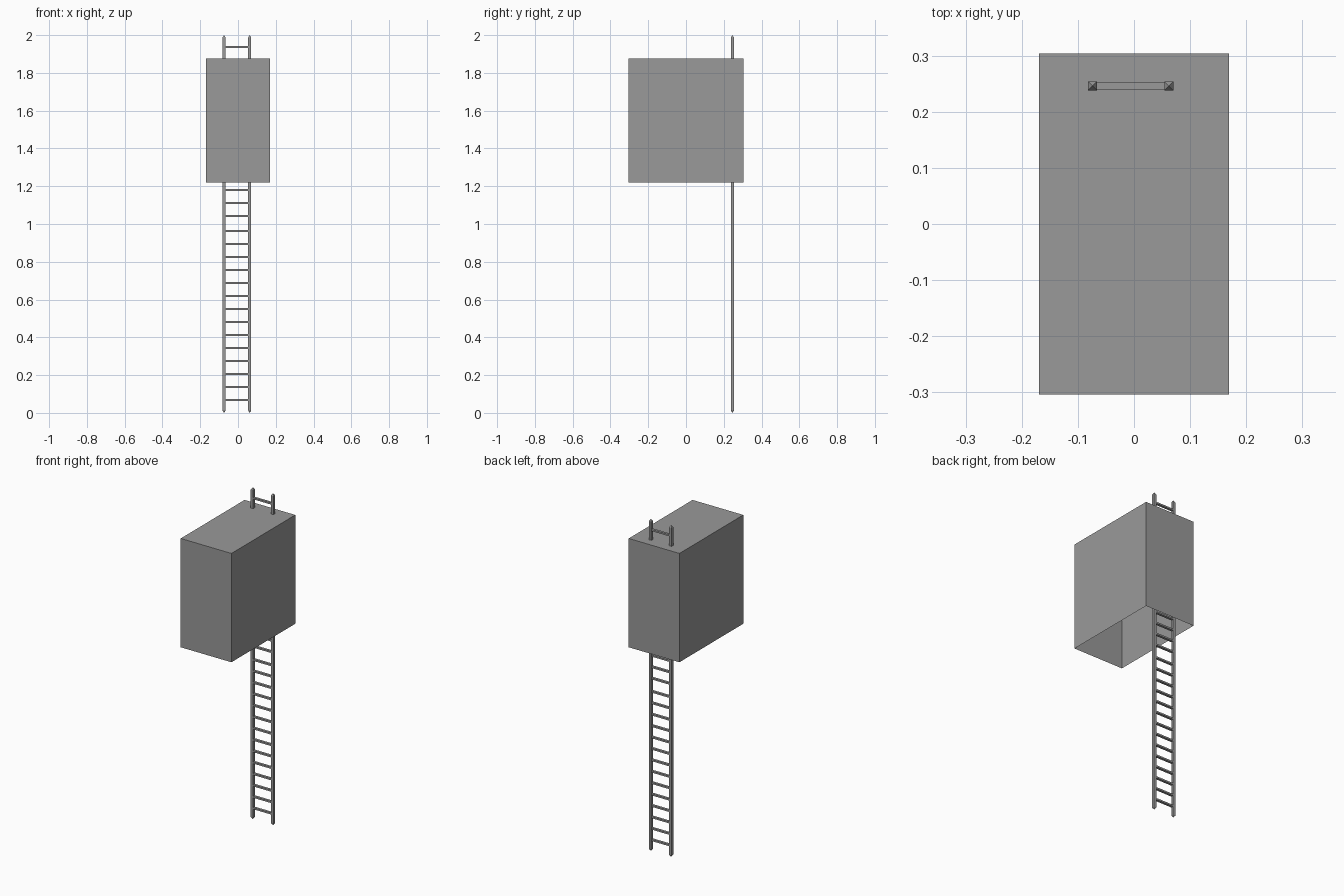
import bpy
import bmesh
from mathutils import Matrix, Vector

cube = bpy.data.objects.get("Cube")
if cube:
    bpy.data.objects.remove(cube, do_unlink=True)

grey = bpy.data.materials.new("mid_grey")
grey.use_nodes = True
colour = (0.32, 0.32, 0.32, 1)
grey.diffuse_color = colour
grey.node_tree.nodes["Principled BSDF"].inputs["Base Color"].default_value = colour


def finish(name, bm):
    bmesh.ops.recalc_face_normals(bm, faces=bm.faces[:])
    mesh = bpy.data.meshes.new(name)
    bm.to_mesh(mesh)
    bm.free()
    mesh.materials.append(grey)
    obj = bpy.data.objects.new(name, mesh)
    bpy.context.collection.objects.link(obj)
    return obj


def box(low, high):
    low, high = Vector(low), Vector(high)
    bm = bmesh.new()
    place = Matrix.Translation((low + high) / 2) @ Matrix.Diagonal((*(high - low), 1))
    bmesh.ops.create_cube(bm, size=1, matrix=place)
    return bm


# Hollow box, open underneath, with a thick rim
HALF_X, HALF_Y, BASE, TOP, WALL = 0.169, 0.304, 1.22, 1.876, 0.015
shell = box((-HALF_X, -HALF_Y, BASE), (HALF_X, HALF_Y, TOP))
bottom = min(shell.faces, key=lambda f: f.calc_center_median().z)
bmesh.ops.inset_region(shell, faces=[bottom], thickness=WALL)
bmesh.ops.translate(shell, verts=bottom.verts[:], vec=(0, 0, TOP - WALL - BASE))
finish("hollow_box", shell)

# Ladder rails: square posts with pointed ends
LADDER_Y, RAIL, TIP = 0.246, 0.008, 0.012
RAILS = {"right_rail": -0.074, "left_rail": 0.062}
for name, x in RAILS.items():
    post = box((x - RAIL, LADDER_Y - RAIL, TIP), (x + RAIL, LADDER_Y + RAIL, 2 - TIP))
    ends = [f for f in post.faces if abs(f.normal.z) > 0.9]
    for face in ends:
        tip_z = 2 if face.normal.z > 0 else 0
        peak = bmesh.ops.poke(post, faces=[face])["verts"][0]
        peak.co.z = tip_z
    finish(name, post)

# Rungs: two runs with a slightly wider gap at mid height
RUNG, STEP = 0.005, 0.0688
for start in (0.069, 1.043):
    for i in range(14):
        z = start + i * STEP
        rung = box((RAILS["right_rail"], LADDER_Y - 0.0075, z - RUNG),
                   (RAILS["left_rail"], LADDER_Y + 0.0075, z + RUNG))
        finish("ladder_rung", rung)
